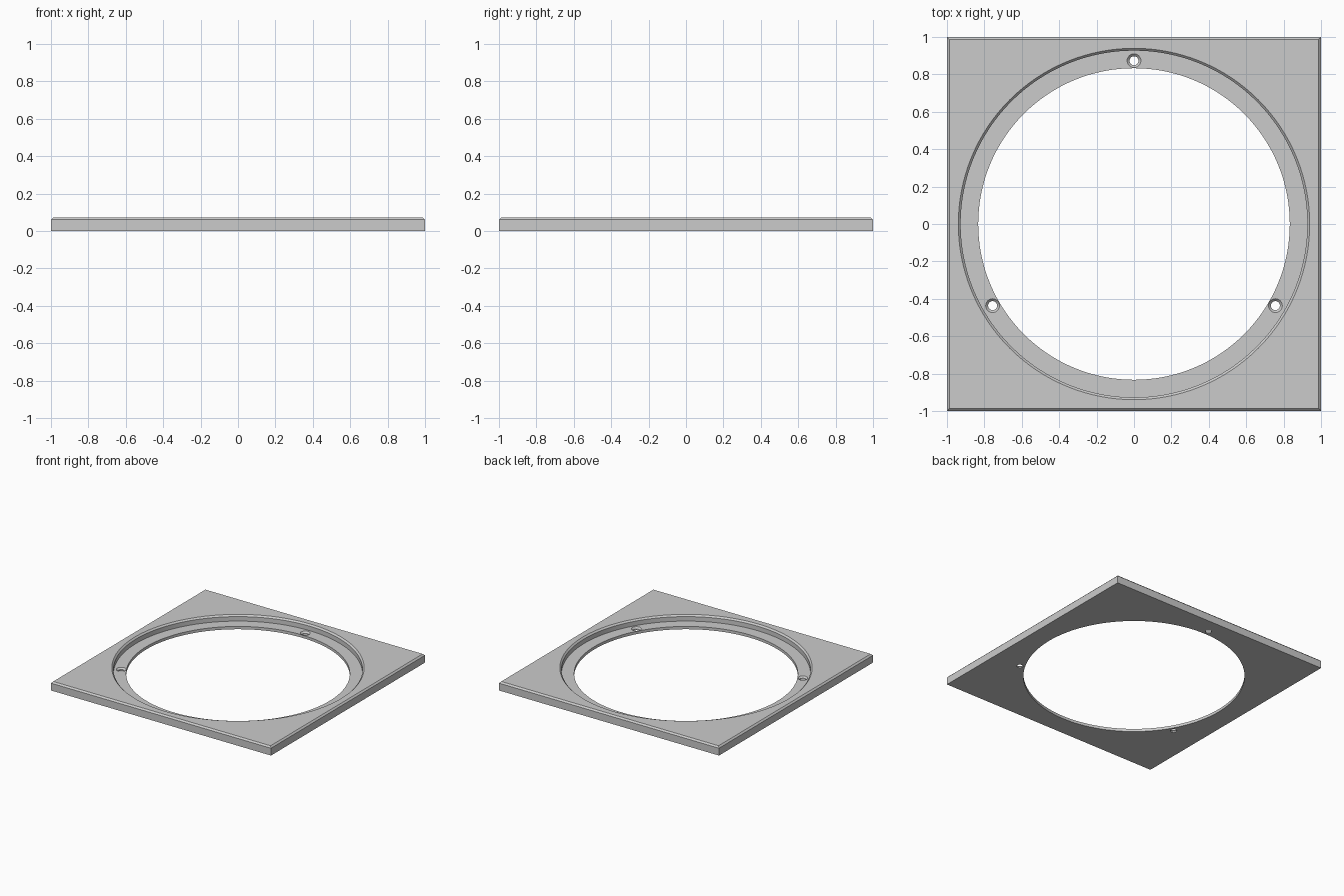
import bpy, bmesh, math

if "Cube" in bpy.data.objects:
    bpy.data.objects.remove(bpy.data.objects["Cube"])

T = 0.0725      # plate thickness
C = 0.0125      # chamfer size
LEDGE = 0.023   # height of the recessed ledge
HOLE_R, RECESS_R = 0.833, 0.927

grey = bpy.data.materials.new("light grey")
grey.use_nodes = True
grey.diffuse_color = (0.6, 0.6, 0.6, 1)
grey.node_tree.nodes["Principled BSDF"].inputs["Base Color"].default_value = (0.6, 0.6, 0.6, 1)


def lathe(name, profile, sides, center=(0, 0), start=0.0):
    """Closed solid made by turning (radius, height) points, bottom to top."""
    bm = bmesh.new()
    rings = []
    for r, z in profile:
        angles = [start + 2 * math.pi * i / sides for i in range(sides)]
        rings.append([bm.verts.new((center[0] + r * math.cos(a),
                                    center[1] + r * math.sin(a), z)) for a in angles])
    for low, high in zip(rings, rings[1:]):
        for i in range(sides):
            j = (i + 1) % sides
            bm.faces.new((low[i], low[j], high[j], high[i]))
    bm.faces.new(rings[0][::-1])
    bm.faces.new(rings[-1])
    mesh = bpy.data.meshes.new(name)
    bm.to_mesh(mesh)
    bm.free()
    mesh.materials.append(grey)
    obj = bpy.data.objects.new(name, mesh)
    bpy.context.collection.objects.link(obj)
    return obj


# Square plate with chamfered top edges
k = math.sqrt(2)
plate = lathe("square_plate", [(k, 0), (k, T - C), (k * (1 - C), T)], 4, start=math.pi / 4)

# Stepped round opening with a chamfered rim
cutters = [lathe("opening_cutter", [
    (HOLE_R, -0.1), (HOLE_R, LEDGE), (RECESS_R, LEDGE), (RECESS_R, T - C),
    (RECESS_R + C, T), (RECESS_R + C, T + 0.1)], 128)]

# Three countersunk screw holes in the ledge
for degrees in (90, 210, 330):
    a = math.radians(degrees)
    cutters.append(lathe("screw_hole_cutter", [
        (0.024, -0.1), (0.024, LEDGE - C), (0.037, LEDGE), (0.037, LEDGE + 0.01)],
        32, (0.873 * math.cos(a), 0.873 * math.sin(a))))

bpy.ops.object.select_all(action="DESELECT")
plate.select_set(True)
bpy.context.view_layer.objects.active = plate
for cutter in cutters:
    cutter.hide_render = True
    mod = plate.modifiers.new("cut", "BOOLEAN")
    mod.operation = "DIFFERENCE"
    mod.solver = "EXACT"
    mod.object = cutter
    bpy.ops.object.modifier_apply(modifier=mod.name)
    bpy.data.objects.remove(cutter)

bpy.ops.object.shade_smooth_by_angle(angle=math.radians(30))
